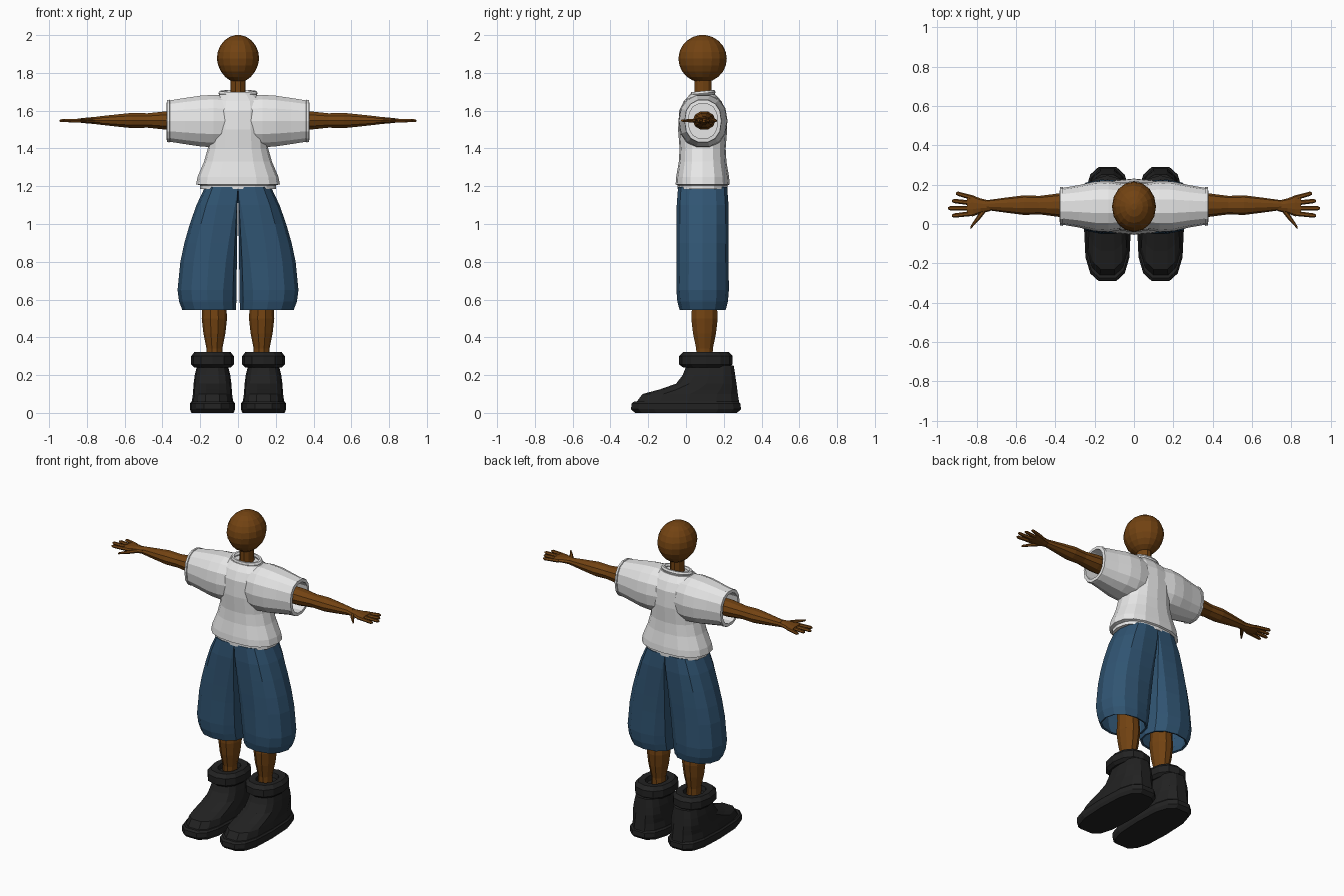
import bpy, bmesh, math

cube = bpy.data.objects.get("Cube")
if cube:
    bpy.data.objects.remove(cube, do_unlink=True)


def material(name, *rgb):
    made = bpy.data.materials.new(name)
    made.use_nodes = True
    made.diffuse_color = (*rgb, 1)
    shader = made.node_tree.nodes["Principled BSDF"]
    shader.inputs["Base Color"].default_value = made.diffuse_color
    return made


SKIN = material("brown skin", 0.17, 0.056, 0.006)
COTTON = material("white cotton", 0.8, 0.8, 0.8)
DENIM = material("blue denim", 0.03, 0.09, 0.17)
LEATHER = material("black leather", 0.016, 0.016, 0.016)


def power_of(value, power):
    return math.copysign(abs(value) ** (2 / power), value)


def section(count, power, flat):
    """Unit superellipse whose inner half is squared off by the flat amount."""
    points = []
    for i in range(count):
        angle = math.tau * i / count
        across = power_of(round(math.cos(angle), 6), power)
        along = power_of(round(math.sin(angle), 6), power)
        if across < 0 and along:
            across += (-1 - across) * flat * flat
            along += (math.copysign(1, along) - along) * flat
        points.append((across, along))
    return points


def loft(name, paint, centre, rings, count=12, power=2, side=1, sideways=False, capped=True):
    """Skin rings of (position, radius, depth, y shift, x shift, flat)."""
    bm = bmesh.new()
    loops = []
    for ring in rings:
        position, radius, depth, shift_y, shift_x, flat = (*ring, 0, 0, 0)[:6]
        loop = []
        for across, along in section(count, power, flat):
            if sideways:
                x = position
                y = centre[0] + shift_y + radius * across
                z = centre[1] + depth * along
            else:
                x = centre[0] + shift_x + radius * across
                y = centre[1] + shift_y + depth * along
                z = position
            loop.append(bm.verts.new((x * side, y, z)))
        loops.append(loop)
    for lower, upper in zip(loops, loops[1:]):
        for i in range(count):
            bm.faces.new((lower[i - 1], lower[i], upper[i], upper[i - 1]))
    if capped:
        bm.faces.new(loops[0])
        bm.faces.new(loops[-1])
    bmesh.ops.recalc_face_normals(bm, faces=bm.faces)
    mesh = bpy.data.meshes.new(name)
    bm.to_mesh(mesh)
    bm.free()
    mesh.materials.append(paint)
    made = bpy.data.objects.new(name, mesh)
    bpy.context.collection.objects.link(made)
    return made


def rounded(profile, ratio):
    """Rings whose depth is a fixed share of the radius."""
    return [(position, radius, radius * ratio) for position, radius in profile]


# Head: an egg that narrows towards the jaw
head_rings = []
for step in range(11):
    angle = math.pi * (0.04 + 0.092 * step)
    height, radius = -math.cos(angle), math.sin(angle)
    jaw = 1 + 0.08 * min(0, height)
    head_rings.append((1.875 + 0.126 * height, 0.112 * radius * jaw, 0.128 * radius))
loft("head", SKIN, (0, 0.088), head_rings, count=16)
loft("neck", SKIN, (0, 0.09), rounded([(1.64, 0.05), (1.7, 0.04), (1.78, 0.04)], 1.2), count=10)

# Shirt body, with a narrower hem band at the waist
loft("shirt_body", COTTON, (0, 0.088), [
    (1.185, 0.2, 0.133), (1.205, 0.2, 0.133), (1.21, 0.222, 0.143), (1.25, 0.214, 0.14),
    (1.33, 0.18, 0.126), (1.4, 0.16, 0.122), (1.5, 0.15, 0.13), (1.6, 0.15, 0.124),
    (1.65, 0.14, 0.1), (1.685, 0.1, 0.068)], count=16, power=2.4)

# Collar ring, tilted down at the front
bpy.ops.mesh.primitive_torus_add(major_segments=16, minor_segments=6, major_radius=0.09,
                                 minor_radius=0.014, location=(0, 0.09, 1.692),
                                 rotation=(0.1, 0, 0))
collar = bpy.context.object
collar.name = "collar"
collar.scale.y = 0.64
collar.data.materials.append(COTTON)

for side, label in ((1, "left"), (-1, "right")):
    # Sleeve with a raised cuff and a hollow opening
    loft(label + "_sleeve", COTTON, (0.09, 1.545), [
        (0, 0.11, 0.13), (0.13, 0.13, 0.142), (0.2, 0.126, 0.137), (0.28, 0.108, 0.125),
        (0.36, 0.094, 0.112), (0.362, 0.099, 0.116), (0.376, 0.097, 0.113),
        (0.378, 0.078, 0.094), (0.26, 0.08, 0.096)],
        count=14, power=2.3, side=side, sideways=True)

    # Arm and flat palm
    loft(label + "_arm", SKIN, (0.096, 1.548), rounded([
        (0.24, 0.06), (0.38, 0.06), (0.48, 0.047), (0.56, 0.05), (0.64, 0.04),
        (0.75, 0.025)], 0.85), count=10, side=side, sideways=True)
    loft(label + "_palm", SKIN, (0.092, 1.548), [
        (0.73, 0.026, 0.02), (0.78, 0.038, 0.018), (0.82, 0.053, 0.014), (0.85, 0.05, 0.01)],
        count=10, side=side, sideways=True)

    # Fingers fan out slightly; the second is the longest
    for i, finger in enumerate(("index", "middle", "ring", "little")):
        tip = 0.945 - 0.02 * abs(i - 1)
        fan = 0.012 * (i - 1)
        loft(f"{label}_{finger}_finger", SKIN, (0.055 + 0.025 * i, 1.547), [
            (0.81, 0.013, 0.011), (tip - 0.01, 0.011, 0.009, fan), (tip, 0.006, 0.005, fan)],
            count=6, side=side, sideways=True)
    loft(label + "_thumb", SKIN, (0.08, 1.547), [
        (0.755, 0.02, 0.012), (0.79, 0.018, 0.011, -0.045), (0.833, 0.007, 0.006, -0.1)],
        count=6, side=side, sideways=True)

    # Baggy shorts leg: flat against its twin at the waist, round and open at the knee
    shorts_rings = []
    for height, outer, depth in ((1.195, 0.175, 0.13), (1.1, 0.22, 0.137), (1, 0.255, 0.137),
                                 (0.9, 0.284, 0.137), (0.8, 0.305, 0.137),
                                 (0.65, 0.32, 0.139), (0.59, 0.312, 0.134),
                                 (0.545, 0.295, 0.122)):
        flat = min(1, 1.5 * height - 0.8)
        gap = 0.01 * (1 - flat)
        shorts_rings.append((height, (outer - gap) / 2, depth, 0, (outer + gap) / 2, flat))
    shorts = loft(label + "_shorts_leg", DENIM, (0, 0.088), shorts_rings, power=2.2,
                  side=side, capped=False)
    shell = shorts.modifiers.new("cloth thickness", "SOLIDIFY")
    shell.thickness = 0.012

    # Lower leg with a calf bulge
    loft(label + "_leg", SKIN, (0.125, 0.098), rounded([
        (0.25, 0.04), (0.34, 0.042), (0.42, 0.058), (0.5, 0.067), (0.58, 0.062),
        (0.85, 0.075)], 1.1), count=10, side=side)

    # Boot: sole, upper sloping up from the toe, padded ankle cuff
    loft(label + "_boot_sole", LEATHER, (0.135, 0), [
        (0, 0.112, 0.275), (0.02, 0.12, 0.296), (0.05, 0.12, 0.293), (0.06, 0.112, 0.28)],
        count=14, power=3, side=side)
    upper_rings = []
    for height, width, toe in ((0.04, 0.112, -0.28), (0.1, 0.104, -0.235),
                               (0.125, 0.102, -0.14), (0.155, 0.1, -0.055),
                               (0.2, 0.094, -0.02), (0.25, 0.082, 0)):
        heel = 0.295 - 0.16 * height
        upper_rings.append((height, width, (heel - toe) / 2, (heel + toe) / 2))
    loft(label + "_boot_upper", LEATHER, (0.135, 0), upper_rings,
         count=14, power=2.8, side=side)
    loft(label + "_boot_cuff", LEATHER, (0.135, 0.105), rounded([
        (0.24, 0.095), (0.257, 0.113), (0.3, 0.113), (0.322, 0.096), (0.318, 0.06),
        (0.29, 0.055)], 1.26), power=2.3, side=side)
